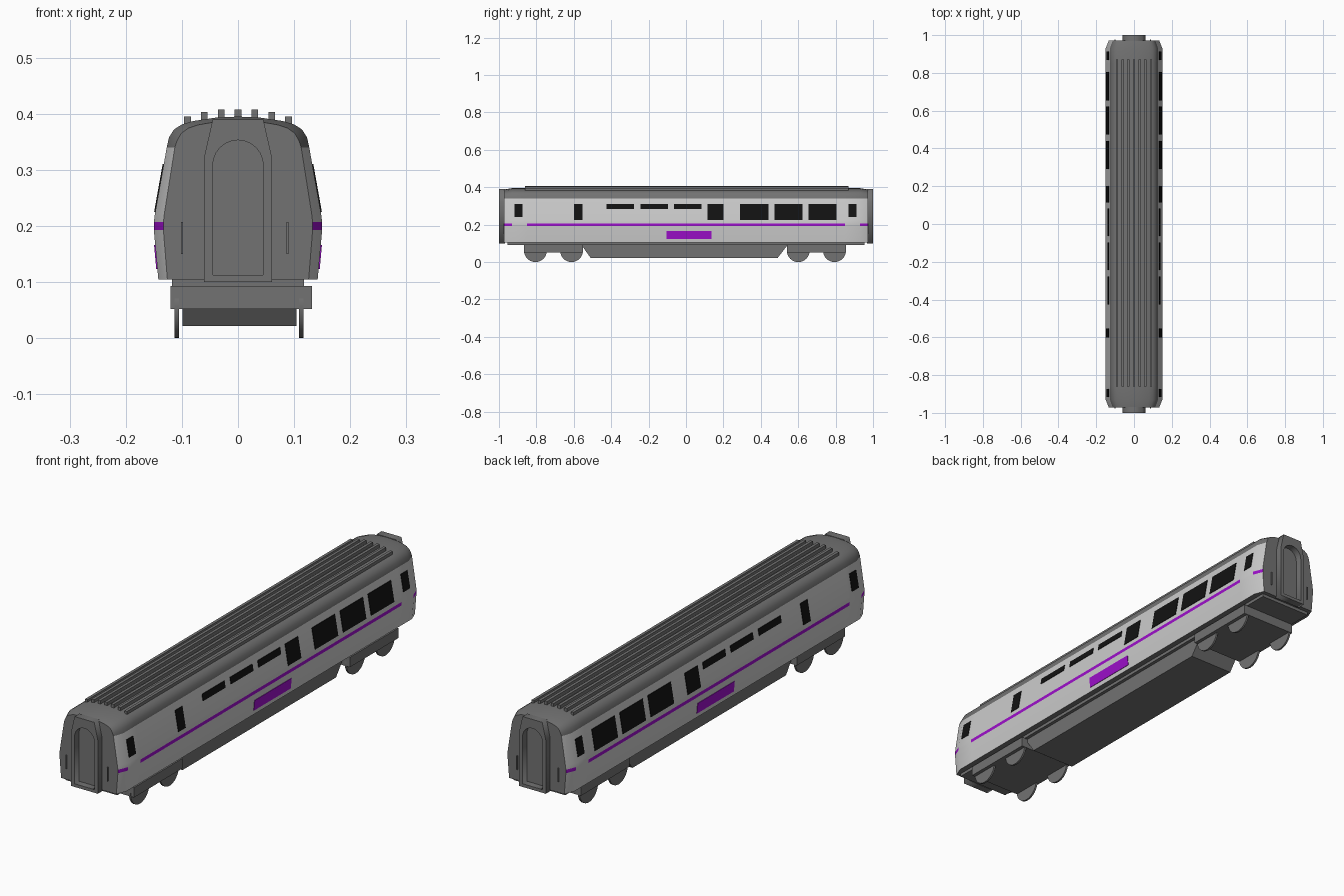
import bpy, bmesh, math
from mathutils import Matrix

cube = bpy.data.objects.get("Cube")
if cube:
    bpy.data.objects.remove(cube, do_unlink=True)


def material(name, r, g, b):
    m = bpy.data.materials.new(name)
    m.use_nodes = True
    m.diffuse_color = (r, g, b, 1)
    m.node_tree.nodes["Principled BSDF"].inputs["Base Color"].default_value = (r, g, b, 1)
    return m


WALL = material("light_grey", 0.6, 0.6, 0.6)
DARK = material("dark_grey", 0.17, 0.17, 0.17)
PURPLE = material("purple", 0.34, 0.005, 0.6)
BLACK = material("window_black", 0.006, 0.006, 0.006)


def finish(name, bm, *mats):
    bmesh.ops.recalc_face_normals(bm, faces=bm.faces)
    mesh = bpy.data.meshes.new(name)
    bm.to_mesh(mesh)
    bm.free()
    for m in mats:
        mesh.materials.append(m)
    ob = bpy.data.objects.new(name, mesh)
    bpy.context.collection.objects.link(ob)
    return ob


def smooth(ob):
    bpy.ops.object.select_all(action='DESELECT')
    ob.select_set(True)
    bpy.context.view_layer.objects.active = ob
    bpy.ops.object.shade_smooth_by_angle(angle=math.radians(25))


def box(name, x, y, z, mat):
    bm = bmesh.new()
    size = Matrix.Diagonal((x[1] - x[0], y[1] - y[0], z[1] - z[0], 1))
    place = Matrix.Translation((sum(x) / 2, sum(y) / 2, sum(z) / 2))
    bmesh.ops.create_cube(bm, size=1, matrix=place @ size)
    return finish(name, bm, mat)


def loft(bm, rings):
    """Skin closed rings of points and cap both ends."""
    rows = [[bm.verts.new(p) for p in ring] for ring in rings]
    n = len(rows[0])
    for a, b in zip(rows, rows[1:]):
        for i in range(n):
            j = (i + 1) % n
            bm.faces.new((a[i], a[j], b[j], b[i]))
    bm.faces.new(rows[0])
    bm.faces.new(rows[-1])


# Body shell: half profile mirrored, lofted along the length, narrowed at the ends
STRIPE = (0.193, 0.207)
side = [(0.142, 0.105), (0.15, STRIPE[0]), (0.15, STRIPE[1]), (0.148, 0.222), (0.127, 0.34)]
roof = [(0.123, 0.358), (0.114, 0.372), (0.1, 0.381), (0.08, 0.387), (0.04, 0.393)]
half = side + roof
profile = half + [(0, 0.395)] + [(-x, z) for x, z in reversed(half)]


def section(y, inset):
    k = 1 - inset / 0.15
    return [(x * k, y, z - (inset * 0.4 if z > 0.345 else 0)) for x, z in profile]


stations = [(0.972, 0.017), (0.93, 0), (0.85, 0)]
rings = [section(-y, i) for y, i in stations]
rings += [section(y, i) for y, i in reversed(stations)]
bm = bmesh.new()
loft(bm, rings)
bmesh.ops.recalc_face_normals(bm, faces=bm.faces)
for f in bm.faces:
    c = f.calc_center_median()
    if abs(f.normal.y) > 0.9 or c.z > 0.34 or f.normal.z < -0.9:
        f.material_index = 1
    elif STRIPE[0] < c.z < STRIPE[1] and not 0.85 < abs(c.y) < 0.93:
        f.material_index = 2
smooth(finish("body_shell", bm, WALL, DARK, PURPLE))


# Thin plates that follow the slope of the side wall
def wall_x(z):
    for (x0, z0), (x1, z1) in zip(side, side[1:]):
        if z0 <= z <= z1:
            return x0 + (x1 - x0) * (z - z0) / (z1 - z0)


def plate(name, y0, y1, z0, z1, mat):
    for s, label in ((1, "left"), (-1, "right")):
        bm = bmesh.new()
        loft(bm, [[(s * (wall_x(z) + d), y, z)
                   for z, d in ((z0, -0.003), (z0, 0.002), (z1, 0.002), (z1, -0.003))]
                  for y in (y0, y1)])
        finish(f"{name}_{label}", bm, mat)


for y in (0.29, 0.473, 0.655):
    plate("large_window", y, y + 0.15, 0.225, 0.31, BLACK)
for y in (-0.425, -0.243, -0.063):
    plate("slim_window", y, y + 0.146, 0.283, 0.31, BLACK)
plate("tall_window", 0.115, 0.2, 0.225, 0.31, BLACK)
plate("narrow_window", -0.6, -0.553, 0.225, 0.31, BLACK)
plate("front_door_window", -0.917, -0.873, 0.24, 0.31, BLACK)
plate("back_door_window", 0.869, 0.912, 0.24, 0.31, BLACK)
plate("side_panel", -0.104, 0.136, 0.123, 0.166, PURPLE)

# Roof ribs
for i in range(-3, 4):
    top = (0.408, 0.408, 0.403, 0.395)[abs(i)]
    box("roof_rib", (i * 0.03 - 0.006, i * 0.03 + 0.006), (-0.86, 0.87), (0.375, top), DARK)


# End gangways: tapered frame with an arched opening
def gangway(name, y):
    curve = bpy.data.curves.new(name, 'CURVE')
    curve.dimensions = '2D'
    curve.fill_mode = 'BOTH'
    curve.extrude = 0.016
    outer = [(-0.061, 0.1), (0.061, 0.1), (0.061, 0.32), (0.045, 0.39), (-0.045, 0.39), (-0.061, 0.32)]
    arch = [(0.045 * math.cos(a), 0.308 + 0.045 * math.sin(a))
            for a in (math.pi * i / 12 for i in range(13))]
    for pts in (outer, [(-0.045, 0.113), (0.045, 0.113)] + arch):
        sp = curve.splines.new('POLY')
        sp.points.add(len(pts) - 1)
        for p, (x, z) in zip(sp.points, pts):
            p.co = (x, z, 0, 1)
        sp.use_cyclic_u = True
    curve.materials.append(DARK)
    ob = bpy.data.objects.new(name, curve)
    ob.location.y = y
    ob.rotation_euler.x = math.pi / 2
    bpy.context.collection.objects.link(ob)
    bpy.ops.object.select_all(action='DESELECT')
    ob.select_set(True)
    bpy.context.view_layer.objects.active = ob
    bpy.ops.object.convert(target='MESH')


for s, label in ((-1, "front"), (1, "back")):
    gangway(label + "_gangway", s * 0.984)
    for x in (-0.1, 0.088):
        ys = sorted((s * 0.97, s * 0.977))
        box(label + "_handrail", (x - 0.002, x + 0.002), ys, (0.15, 0.207), DARK)

# Underframe and tapered equipment skirt
box("underframe", (-0.118, 0.118), (-0.955, 0.955), (0.092, 0.106), DARK)
bm = bmesh.new()
loft(bm, [[(x, -0.565, 0.1), (x, -0.51, 0.022), (x, 0.49, 0.022), (x, 0.55, 0.1)]
          for x in (-0.099, 0.104)])
finish("equipment_skirt", bm, DARK)

# Bogies with thin disc wheels
for label, y0, axles in (("front", -0.865, (-0.805, -0.612)), ("back", 0.54, (0.6, 0.794))):
    box(label + "_bogie", (-0.12, 0.132), (y0, y0 + 0.315), (0.052, 0.093), DARK)
    for y in axles:
        for x in (-0.109, 0.113):
            bm = bmesh.new()
            place = Matrix.Translation((x, y, 0.061)) @ Matrix.Rotation(math.pi / 2, 4, 'Y')
            bmesh.ops.create_cone(bm, cap_ends=True, segments=32, radius1=0.061,
                                  radius2=0.061, depth=0.008, matrix=place)
            smooth(finish(label + "_wheel", bm, DARK))
